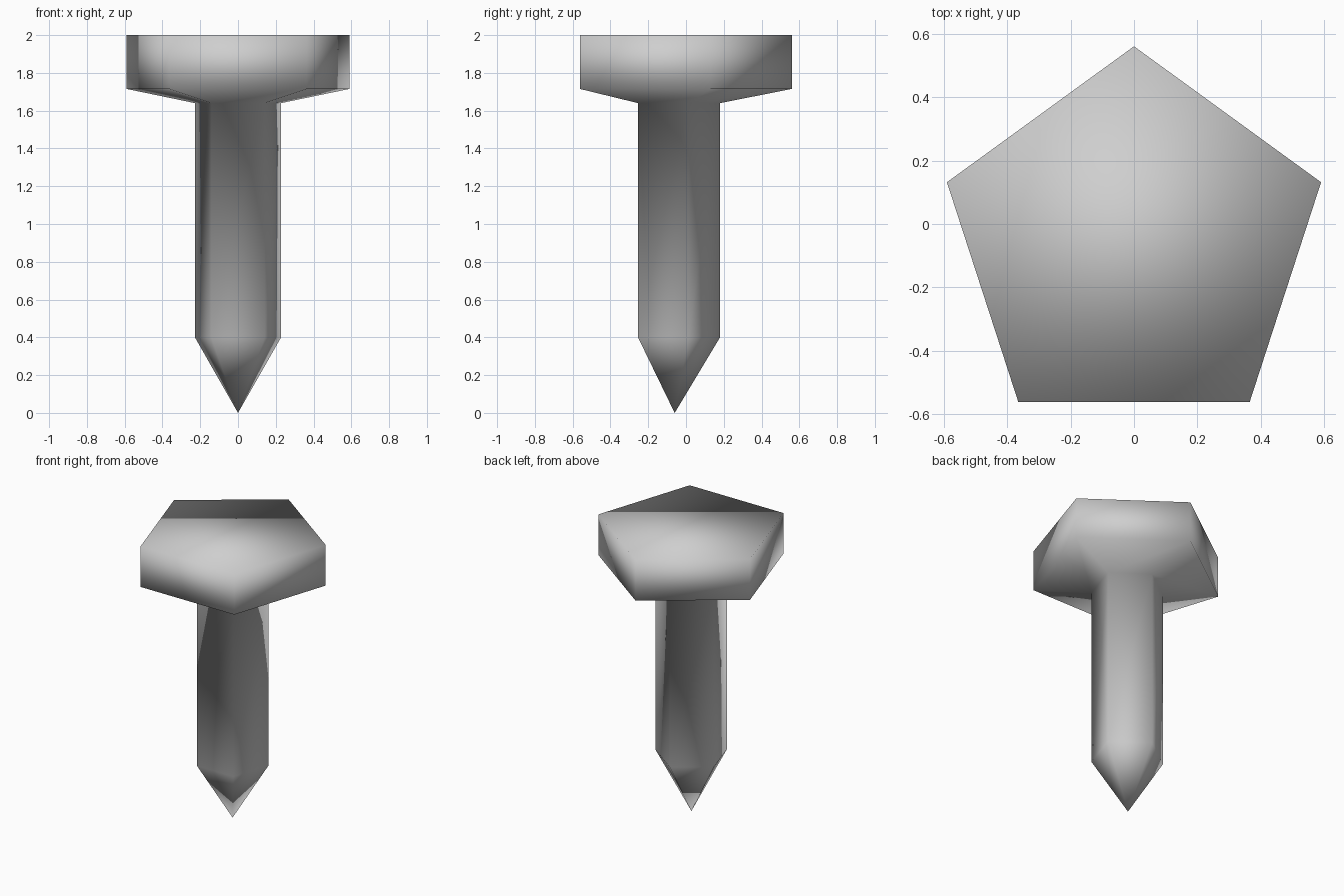
import bpy
import bmesh
from math import cos, sin, pi

cube = bpy.data.objects.get("Cube")
if cube:
    bpy.data.objects.remove(cube, do_unlink=True)

SIDES = 5
CENTRE_Y = -0.06

# Plain grey metal
metal = bpy.data.materials.new("grey_metal")
metal.use_nodes = True
grey = (0.62, 0.62, 0.62, 1.0)
metal.diffuse_color = grey
metal.node_tree.nodes["Principled BSDF"].inputs["Base Color"].default_value = grey

bm = bmesh.new()


def ring(radius, z):
    """Pentagon of vertices with one corner pointing to the back."""
    angles = [pi / 2 + 2 * pi * i / SIDES for i in range(SIDES)]
    return [bm.verts.new((radius * cos(a), CENTRE_Y + radius * sin(a), z))
            for a in angles]


# Shaft and head as (radius, height), from the point upwards
profile = [(0.24, 0.40), (0.24, 1.64), (0.62, 1.715), (0.62, 2.0)]
rings = [ring(r, z) for r, z in profile]
tip = bm.verts.new((0, CENTRE_Y, 0))

# Pointed end
for i in range(SIDES):
    bm.faces.new((tip, rings[0][(i + 1) % SIDES], rings[0][i]))

# Shaft sides, underside of the head, head sides
for low, high in zip(rings, rings[1:]):
    for i in range(SIDES):
        j = (i + 1) % SIDES
        bm.faces.new((low[i], low[j], high[j], high[i]))

# Flat top
bm.faces.new(rings[-1])

bmesh.ops.recalc_face_normals(bm, faces=bm.faces[:])
for face in bm.faces:
    face.smooth = True

mesh = bpy.data.meshes.new("nail")
bm.to_mesh(mesh)
bm.free()
mesh.materials.append(metal)
nail = bpy.data.objects.new("nail", mesh)
bpy.context.collection.objects.link(nail)
